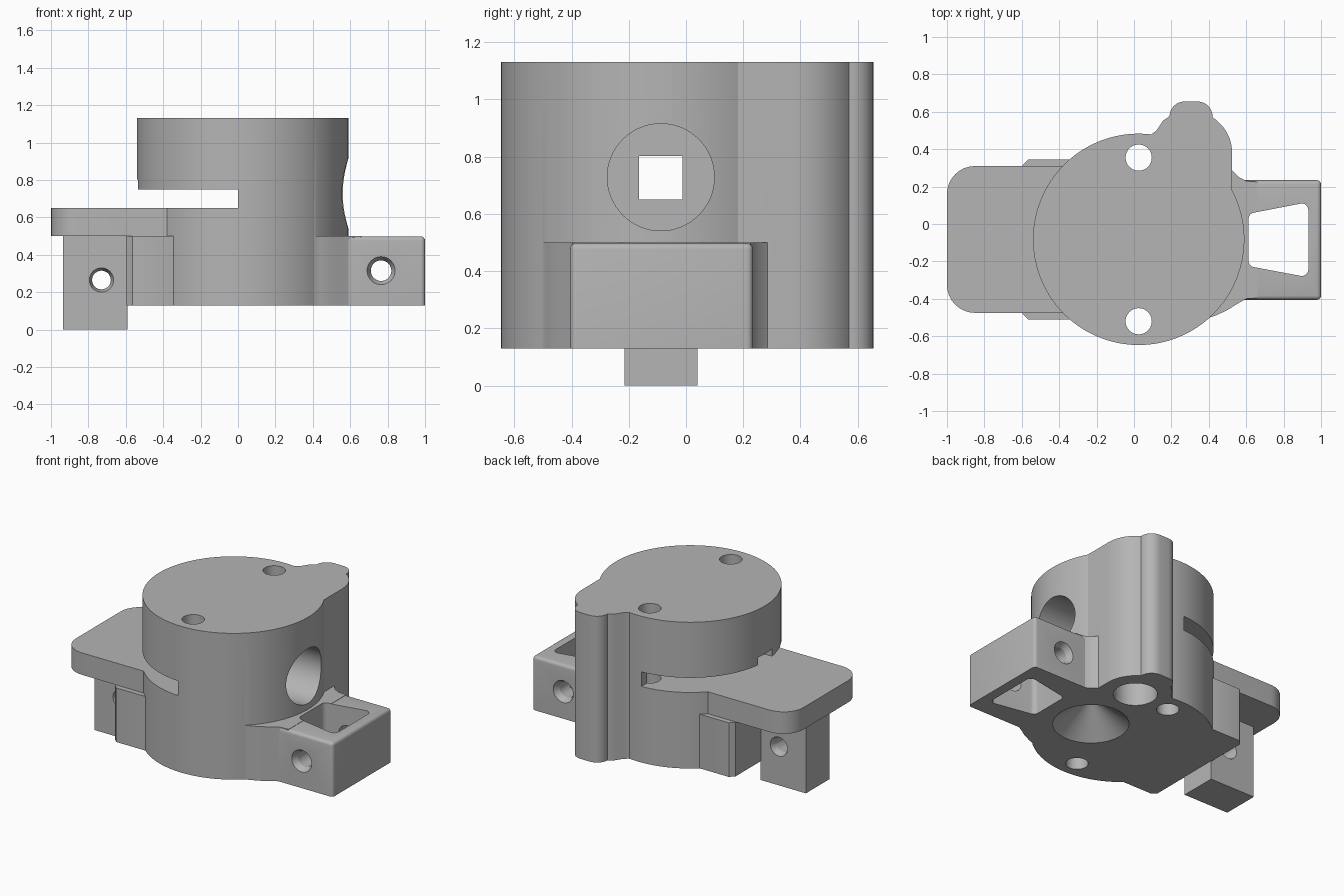
import bpy, bmesh, math
from mathutils import Vector, Matrix

if "Cube" in bpy.data.objects:
    bpy.data.objects.remove(bpy.data.objects["Cube"])

grey = bpy.data.materials.new("plain grey")
grey.diffuse_color = (0.46, 0.46, 0.46, 1)
grey.use_nodes = True
grey.node_tree.nodes["Principled BSDF"].inputs["Base Color"].default_value = grey.diffuse_color


def finish(bm, name):
    bmesh.ops.recalc_face_normals(bm, faces=bm.faces[:])
    me = bpy.data.meshes.new(name)
    bm.to_mesh(me)
    bm.free()
    me.materials.append(grey)
    ob = bpy.data.objects.new(name, me)
    bpy.context.collection.objects.link(ob)
    return ob


def rounded(points, n=8):
    """Outline from (x, y, corner radius) points."""
    out = []
    for i, (x, y, r) in enumerate(points):
        p = Vector((x, y))
        if r == 0:
            out.append(p)
            continue
        a = (Vector(points[i - 1][:2]) - p).normalized()
        b = (Vector(points[(i + 1) % len(points)][:2]) - p).normalized()
        half = a.angle(b) / 2
        centre = p + (a + b).normalized() * r / math.sin(half)
        s = p + a * r / math.tan(half) - centre
        e = p + b * r / math.tan(half) - centre
        sweep = s.angle_signed(e)
        for k in range(n + 1):
            out.append(centre + Matrix.Rotation(-sweep * k / n, 2) @ s)
    return out


def prism(name, points, z0, z1):
    bm = bmesh.new()
    face = bm.faces.new([bm.verts.new((p[0], p[1], z0)) for p in points])
    ext = bmesh.ops.extrude_face_region(bm, geom=[face])
    bmesh.ops.translate(bm, vec=(0, 0, z1 - z0),
                        verts=[v for v in ext["geom"] if isinstance(v, bmesh.types.BMVert)])
    return finish(bm, name)


def box(name, x, y, z, bevel=0):
    bm = bmesh.new()
    bmesh.ops.create_cube(bm, size=1)
    for v in bm.verts:
        v.co = [c[0] if t < 0 else c[1] for c, t in zip((x, y, z), v.co)]
    if bevel:  # round everything but the bottom edges
        edges = [e for e in bm.edges if max(v.co.z for v in e.verts) > z[0] + 0.01]
        bmesh.ops.bevel(bm, geom=edges, offset=bevel, segments=4, profile=0.5, affect='EDGES')
    return finish(bm, name)


def rod(name, start, end, r0, r1=None, n=48):
    """Cylinder or cone between two points."""
    a, b = Vector(start), Vector(end)
    bm = bmesh.new()
    bmesh.ops.create_cone(bm, cap_ends=True, segments=n, radius1=r0,
                          radius2=r0 if r1 is None else r1, depth=(b - a).length)
    rot = (b - a).to_track_quat('Z', 'Y').to_matrix().to_4x4()
    bmesh.ops.transform(bm, matrix=Matrix.Translation((a + b) / 2) @ rot, verts=bm.verts)
    return finish(bm, name)


def combine(target, tool, op):
    m = target.modifiers.new(op, 'BOOLEAN')
    m.operation, m.object, m.solver = op, tool, 'EXACT'
    with bpy.context.temp_override(object=target, active_object=target):
        bpy.ops.object.modifier_apply(modifier=m.name)
    bpy.data.objects.remove(tool, do_unlink=True)


CX, CY, BASE, TOP, STEP = 0.025, -0.082, 0.13, 1.13, 0.5

# Round housing
body = rod("housing", (CX, CY, BASE), (CX, CY, TOP), 0.565, n=128)

# Back lobe with a small rounded rib
lobe = [(0.2, 0.1, 0), (0.525, 0.1, 0), (0.525, 0.38, 0)]
lobe += [(0.30 + 0.225 * math.cos(math.radians(t)), 0.38 + 0.225 * math.sin(math.radians(t)), 0)
         for t in range(10, 131, 10)]
lobe += [(0.12, 0.5, 0), (0.08, 0.47, 0), (0.06, 0.3, 0)]
combine(body, prism("lobe", [p[:2] for p in lobe], BASE, TOP), 'UNION')
rib = rounded([(0.19, 0.4, 0), (0.42, 0.4, 0), (0.42, 0.655, 0.08), (0.19, 0.655, 0.08)])
combine(body, prism("rib", rib, BASE, TOP), 'UNION')

# Slot in the left half and square channel
combine(body, box("slot", (-0.8, 0.0), (-1, 1), (0.65, 0.75)), 'DIFFERENCE')
combine(body, box("channel", (-0.8, 0.3), (-0.165, -0.013), (0.65, 0.802)), 'DIFFERENCE')

# Side tongue plate, wing under it and foot post
plate = rounded([(-1, -0.475, 0.15), (-0.1, -0.475, 0), (-0.1, 0.31, 0), (-1, 0.31, 0.15)])
combine(body, prism("tongue", plate, STEP, 0.65), 'UNION')
wing = [(-0.595, -0.48), (-0.565, -0.51), (-0.345, -0.51), (-0.1, -0.4),
        (-0.1, 0.25), (-0.345, 0.345), (-0.565, 0.345), (-0.595, 0.315)]
combine(body, prism("wing", wing, BASE, STEP), 'UNION')
combine(body, box("post", (-0.935, -0.59), (-0.215, 0.04), (0, STEP + 0.02)), 'UNION')

# Right mounting block with its blended root
root = [(0.2, -0.4), (0.40, -0.502), (0.44, -0.488), (0.50, -0.46), (0.55, -0.428), (0.60, -0.4),
        (0.66, -0.395), (0.66, 0.225), (0.60, 0.23), (0.56, 0.25), (0.527, 0.285), (0.4, 0.3)]
combine(body, prism("block_root", root, BASE, STEP), 'UNION')
combine(body, box("block", (0.45, 1.0), (-0.405, 0.234), (BASE, STEP - 0.002), 0.022), 'UNION')
window = rounded([(0.612, -0.225, 0.035), (0.932, -0.285, 0.035),
                  (0.932, 0.117, 0.035), (0.612, 0.055, 0.035)])
combine(body, prism("window", window, 0, 0.6), 'DIFFERENCE')

# Cross holes with countersinks on both faces
for x, z, y0, y1, r, R in ((0.765, 0.315, -0.405, 0.234, 0.055, 0.075),
                           (-0.73, 0.265, -0.215, 0.04, 0.05, 0.065)):
    combine(body, rod("bolt", (x, y0 - 0.1, z), (x, y1 + 0.1, z), r, n=32), 'DIFFERENCE')
    for y, d in ((y0, 1), (y1, -1)):
        g = R - r
        combine(body, rod("sink", (x, y - d * 0.02, z), (x, y + d * 0.04, z),
                          R + g / 2, r, n=32), 'DIFFERENCE')

# Vertical screw holes
for y in (0.355, -0.52):
    combine(body, rod("screw", (CX, y, 0), (CX, y, 1.3), 0.07, n=40), 'DIFFERENCE')

# Round side chamber, funnel and blind bore from below
combine(body, rod("chamber", (0.1, -0.088, 0.728), (0.8, -0.088, 0.728), 0.187, n=64), 'DIFFERENCE')
combine(body, rod("funnel", (0.275, -0.088, BASE - 0.02), (0.275, -0.088, BASE + 0.18),
                  0.262, 0.01, n=64), 'DIFFERENCE')
combine(body, rod("bore", (0.30, 0.37, 0), (0.30, 0.37, 0.95), 0.137, n=48), 'DIFFERENCE')

# Smooth curved walls, keep sharp edges
for o in bpy.context.selected_objects:
    o.select_set(False)
body.select_set(True)
bpy.context.view_layer.objects.active = body
bpy.ops.object.shade_smooth_by_angle(angle=math.radians(25))
